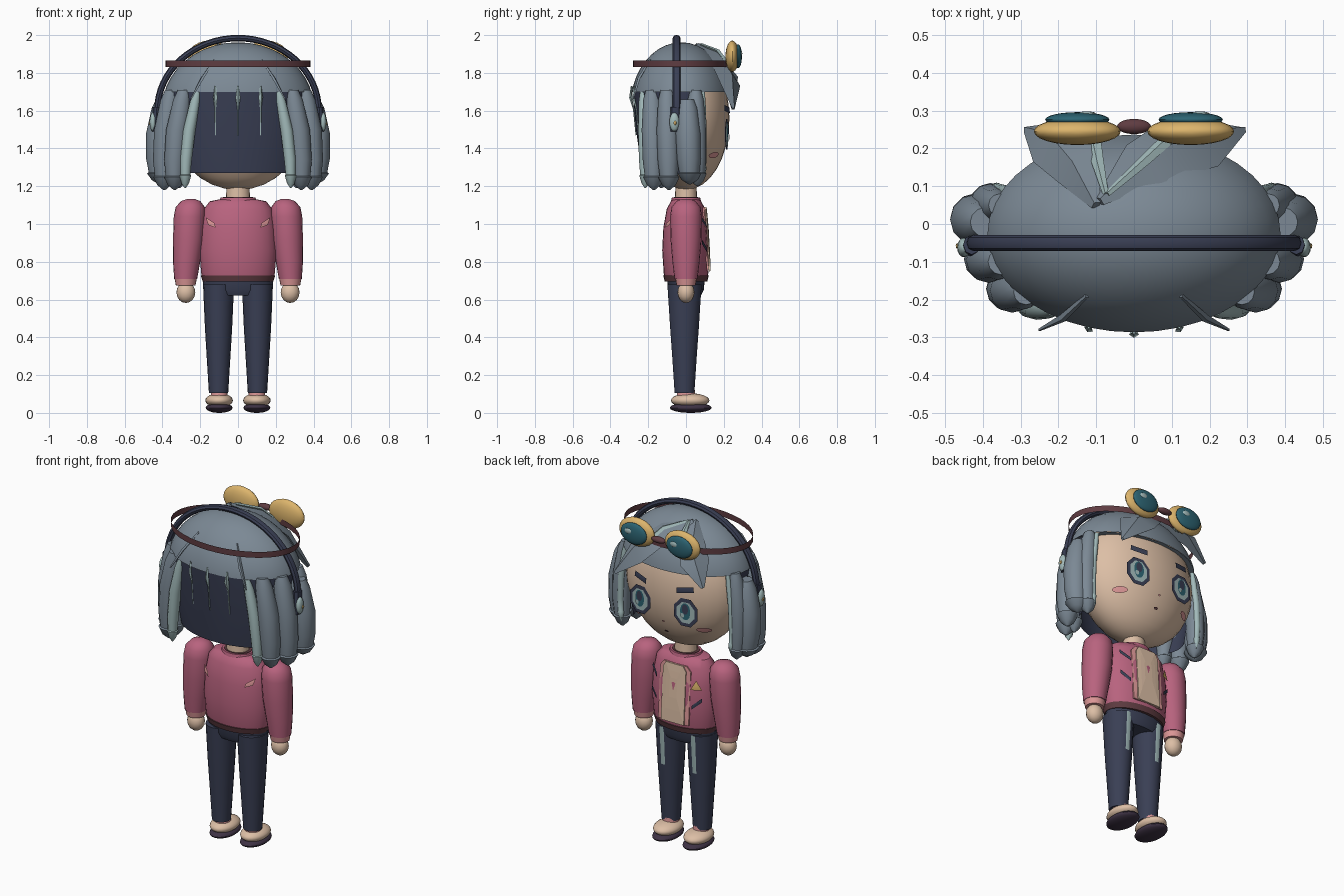
import bpy, bmesh, math
from mathutils import Vector

if "Cube" in bpy.data.objects:
    bpy.data.objects.remove(bpy.data.objects["Cube"])

SIDES = (("left", 1), ("right", -1))


def material(name, *rgb):
    m = bpy.data.materials.new(name)
    m.use_nodes = True
    m.diffuse_color = (*rgb, 1)
    m.node_tree.nodes["Principled BSDF"].inputs["Base Color"].default_value = (*rgb, 1)
    return m


HAIR = material("slate hair", .2, .25, .3)
LIGHT = material("pale blue grey", .36, .49, .49)
NAVY = material("navy", .042, .05, .09)
SKIN = material("skin beige", .72, .52, .38)
ROSE = material("rose", .48, .125, .21)
PINK = material("light pink", .72, .31, .31)
GOLD = material("gold", .72, .46, .15)
TEAL = material("teal", .026, .127, .17)
BROWN = material("brown", .114, .045, .053)
PLUM = material("dark plum", .048, .032, .058)


def finish(name, bm, *mats):
    bmesh.ops.recalc_face_normals(bm, faces=bm.faces[:])
    me = bpy.data.meshes.new(name)
    bm.to_mesh(me)
    bm.free()
    for m in mats:
        me.materials.append(m)
    me.shade_smooth()
    me.set_sharp_from_angle(angle=math.radians(40))
    ob = bpy.data.objects.new(name, me)
    bpy.context.collection.objects.link(ob)
    return ob


def skin_rings(name, rings, *mats, closed=True, caps=True, rule=None):
    """Bridge equal rings of points into one surface."""
    bm = bmesh.new()
    vs = [[bm.verts.new(p) for p in r] for r in rings]
    n = len(vs[0])
    for a, b in zip(vs, vs[1:]):
        for i in range(n if closed else n - 1):
            j = (i + 1) % n
            bm.faces.new((a[i], a[j], b[j], b[i]))
    if caps:
        bm.faces.new(vs[0])
        bm.faces.new(vs[-1])
    if rule:
        for f in bm.faces:
            f.material_index = int(rule(f.calc_center_median()))
    return finish(name, bm, *mats)


def loft(name, rings, *mats, n=20, arc=(0, 1), **kw):
    """Stack elliptical rings given as x, y, z, radius x, radius y."""
    full = arc == (0, 1)
    angs = [2 * math.pi * (arc[0] + (arc[1] - arc[0]) * i / (n if full else n - 1)) for i in range(n)]
    pts = [[(x + rx * math.cos(a), y + ry * math.sin(a), z) for a in angs]
           for x, y, z, rx, ry in rings]
    return skin_rings(name, pts, *mats, closed=full, **kw)


def ellipsoid(name, centre, radii, mat, cut=None, seg=24):
    bm = bmesh.new()
    bmesh.ops.create_uvsphere(bm, u_segments=seg, v_segments=seg // 2, radius=1)
    for v in bm.verts:
        v.co = Vector(c + k * r for c, k, r in zip(centre, v.co, radii))
    if cut:
        bmesh.ops.bisect_plane(bm, geom=bm.verts[:] + bm.edges[:] + bm.faces[:],
                               plane_co=(0, 0, cut), plane_no=(0, 0, 1), clear_inner=True)
    return finish(name, bm, mat)


def ribbon(name, pts, widths, height, mat):
    """Pointed lock lying over the head, with a raised ridge."""
    pts = [Vector(p) for p in pts]
    rings = []
    for i, p in enumerate(pts):
        t = (pts[min(i + 1, len(pts) - 1)] - pts[max(i - 1, 0)]).normalized()
        out = (p - Vector((0, -.03, 1.6))).normalized()
        side = t.cross(out).normalized() * widths[i]
        up = side.cross(t).normalized() * min(height, widths[i])
        rings.append((p + side, p + up, p - side, p - up))
    return skin_rings(name, rings, mat)


def patch(name, outline, surface, mat):
    """Thin painted plate following a surface y = f(x, z)."""
    bm = bmesh.new()
    n = len(outline)
    cx, cz = (sum(p[k] for p in outline) / n for k in (0, 1))
    rings = []
    for k in (1, .66, .33):
        pts = [(cx + (x - cx) * k, cz + (z - cz) * k) for x, z in outline]
        rings.append([bm.verts.new((x, surface(x, z), z)) for x, z in pts])
    for a, b in zip(rings, rings[1:]):
        for i in range(n):
            bm.faces.new((a[i], a[(i + 1) % n], b[(i + 1) % n], b[i]))
    bm.faces.new(rings[-1])
    return finish(name, bm, mat)


def oval(x, z, rx, rz, n=14):
    return [(x + rx * math.cos(2 * math.pi * (i + .5) / n), z + rz * math.sin(2 * math.pi * (i + .5) / n))
            for i in range(n)]


def face_at(off):
    return lambda x, z: .23 * math.sqrt(max(.01, 1 - (x / .36) ** 2 - ((z - 1.56) / .38) ** 2)) + off


def eye_at(off):
    return lambda x, z: .224 - .12 * (abs(x) - .08) + off


def torso_at(sign):
    return lambda x, z: sign * (.132 * math.sqrt(max(.01, 1 - (x / .215) ** 2)) - max(0, z - .98) * .15)


# Head, hair cap and dark under-hair
ellipsoid("head", (0, 0, 1.56), (.36, .23, .38), SKIN, seg=32)
ellipsoid("hair_cap", (0, -.025, 1.62), (.4, .27, .342), HAIR, cut=1.7, seg=40)
loft("hair_cap_underside", [(0, -.025, 1.7, .388, .262), (0, -.025, 1.705, .3, .2)], HAIR)
loft("under_hair", [(0, -.03, 1.71, .375, .252), (0, -.03, 1.5, .372, .235), (0, -.02, 1.27, .33, .212)],
     NAVY, n=25, arc=(.45, 1.05), caps=False)
loft("neck", [(0, 0, 1.1, .065, .06), (0, 0, 1.22, .06, .055)], SKIN)

# Face details
for side, s in SIDES:
    ex, ez = .15 * s, 1.475
    patch(side + "_eye_outline", oval(ex, ez, .078, .088, 8), eye_at(0), NAVY)
    patch(side + "_eye_iris", oval(ex, ez, .058, .066, 8), eye_at(.003), LIGHT)
    patch(side + "_eye_ring", oval(ex, ez + .008, .031, .05), eye_at(.006), TEAL)
    patch(side + "_pupil", oval(ex, ez + .022, .019, .03), eye_at(.009), NAVY)
    patch(side + "_eye_glint", oval(ex + .015, ez - .015, .012, .014), eye_at(.011), LIGHT)
    patch(side + "_brow", [(s * .1, 1.585), (s * .195, 1.6), (s * .19, 1.63), (s * .1, 1.617)],
          face_at(.012), NAVY)
    patch(side + "_blush", oval(s * .222, 1.365, .036, .017), face_at(.013), PINK)
patch("nose", oval(0, 1.385, .008, .007, 6), face_at(.009), PINK)
patch("mouth", oval(0, 1.315, .014, .007, 8), face_at(.008), BROWN)

# Side locks: top x, y; bottom x, y; radius; top and bottom height
LOCKS = [("outer", .395, .005, .413, .02, .064, 1.66, 1.21, HAIR),
         ("middle", .352, -.1, .39, -.09, .057, 1.71, 1.18, HAIR),
         ("rear", .285, -.18, .335, -.17, .056, 1.71, 1.18, HAIR),
         ("rear_pale", .215, -.225, .28, -.215, .031, 1.7, 1.19, LIGHT),
         ("inner", .3, -.11, .31, -.13, .048, 1.7, 1.19, HAIR),
         ("front", .355, .05, .375, .06, .05, 1.71, 1.2, HAIR),
         ("front_pale", .335, .088, .36, .092, .018, 1.7, 1.24, LIGHT)]
PROFILE = ((0, .6), (.1, .85), (.4, 1.05), (.7, 1), (.86, .85), (.87, 1), (.95, .65), (1, .1))
for side, s in SIDES:
    for label, x0, y0, x1, y1, r, top, bot, mat in LOCKS:
        rings = []
        for t, k in PROFILE:
            bulge = .018 * math.sin(math.pi * t)
            rings.append((s * (x0 + (x1 - x0) * t + bulge), y0 + (y1 - y0) * t,
                          top + (bot - top) * t, r * k, r * k))
        loft(f"{side}_{label}_lock", rings, mat, n=12)
    # Fine strands on the back
    ribbon(side + "_diagonal_strand", [(s * .125, -.19, 1.87), (s * .19, -.25, 1.77), (s * .25, -.28, 1.66)],
           [.006, .011, .004], .008, HAIR)

# Strands falling over the dark panel
for label, x in (("left", .12), ("middle", 0), ("right", -.12)):
    back = .014 if x else 0
    ribbon(label + "_nape_strand", [(x, back - .288, 1.73), (x, back - .293, 1.67), (x, back - .277, 1.61),
                                    (x, back - .264, 1.47)], [.004, .013, .004, .003], .008, LIGHT)

# Swept fringe parted off centre
ribbon("left_fringe", [(-.09, .06, 1.945), (.03, .16, 1.88), (.16, .22, 1.77), (.29, .25, 1.61)],
       [.015, .075, .1, .01], .035, HAIR)
ribbon("right_fringe", [(-.1, .05, 1.945), (-.15, .15, 1.875), (-.21, .22, 1.79), (-.285, .25, 1.67)],
       [.015, .065, .08, .01], .035, HAIR)
ribbon("left_fringe_shine", [(-.07, .08, 1.95), (.03, .17, 1.915), (.1, .235, 1.83)], [.008, .016, .018], .01, LIGHT)
ribbon("right_fringe_shine", [(-.075, .08, 1.95), (-.095, .16, 1.91), (-.11, .23, 1.82)], [.008, .016, .022], .01, LIGHT)

# Goggles and strap
loft("goggle_strap", [(0, -.025, 1.83, .385, .255), (0, -.025, 1.865, .385, .255)], BROWN, n=40, caps=False)
ellipsoid("goggle_bridge", (0, .258, 1.885), (.045, .02, .018), BROWN)
for side, s in SIDES:
    ellipsoid(side + "_goggle_frame", (s * .15, .245, 1.888), (.115, .036, .083), GOLD)
    ellipsoid(side + "_goggle_lens", (s * .15, .276, 1.888), (.085, .02, .063), TEAL)
    ellipsoid(side + "_goggle_glint", (s * .15 + .025, .292, 1.903), (.025, .006, .016), LIGHT, seg=12)

# Headphones
band = []
for i in range(33):
    a = math.pi * i / 32
    d = Vector((.427 * math.cos(a), -.05, 1.6 + .384 * math.sin(a)))
    out = Vector((math.cos(a), 0, math.sin(a)))
    band.append([d + .017 * math.cos(b) * out + Vector((0, .021 * math.sin(b), 0))
                 for b in [math.pi * k / 4 for k in range(8)]])
skin_rings("headphone_band", band, NAVY)
for side, s in SIDES:
    loft(side + "_headphone_arm", [(s * .432, -.06, 1.49, .022, .028), (s * .43, -.055, 1.62, .022, .026)], NAVY, n=8)
    ellipsoid(side + "_headphone_disc", (s * .45, -.062, 1.54), (.018, .026, .05), LIGHT, seg=16)
    ellipsoid(side + "_headphone_dot", (s * .466, -.058, 1.535), (.006, .008, .012), GOLD, seg=8)

# Jacket
loft("jacket", [(0, 0, .7, .185, .108), (0, 0, .74, .195, .118), (0, 0, .86, .205, .126), (0, 0, .98, .198, .12),
                (0, 0, 1.08, .18, .102), (0, 0, 1.12, .15, .08), (0, 0, 1.13, .1, .07)], ROSE, n=28)
loft("jacket_hem", [(0, 0, .695, .186, .112), (0, 0, .728, .197, .121)], BROWN, n=28)
loft("collar", [(0, 0, 1.1, .105, .085), (0, 0, 1.14, .092, .075)], ROSE)
loft("collar_lining", [(0, 0, 1.13, .08, .064), (0, 0, 1.143, .08, .064)], BROWN)
for name, w, off, mat in (("shirt_panel", .075, .112, SKIN), ("shirt_trim", .1, .106, PINK)):
    ob = patch(name, [(-w, .75), (w, .75), (w, 1.06), (w * .75, 1.09), (-w * .75, 1.09), (-w, 1.06)],
               lambda x, z: off + (1.09 - z) * .07 - x * x, mat)
    ob.data.shade_flat()
    ob.modifiers.new("thickness", "SOLIDIFY").thickness = .009
patch("badge", [(-.165, .965), (-.107, .965), (-.135, 1.02)], torso_at(1), GOLD)
for side, s in SIDES:
    for label, z in (("pocket", .85), ("chest_slash", .98)):
        if label == "pocket" or s > 0:
            patch(f"{side}_{label}", [(s * .115, z), (s * .165, z + .045), (s * .165, z + .068), (s * .115, z + .022)],
                  torso_at(1), NAVY)
    patch(side + "_back_mark", [(s * .17, 1.035), (s * .158, .995), (s * .118, .98), (s * .125, 1.005)],
          torso_at(-1), PINK)

# Arms
for side, s in SIDES:
    loft(side + "_sleeve", [(s * x, 0, z, r, r) for x, z, r in (
        (.25, 1.133, .018), (.25, 1.122, .05), (.253, 1.09, .077), (.256, 1.04, .084), (.262, .92, .082),
        (.272, .8, .072), (.277, .71, .061))], ROSE)
    loft(side + "_cuff", [(s * .277, 0, .675, .052, .05), (s * .277, 0, .718, .06, .058)], PINK)
    ellipsoid(side + "_hand", (s * .276, 0, .638), (.05, .045, .056), SKIN, seg=16)

# Trousers with worn stripes, and shoes
loft("hips", [(0, 0, .622, .165, .08), (0, 0, .65, .183, .094), (0, 0, .71, .185, .1)], NAVY)
for side, s in SIDES:
    worn = lambda c: .45 < c.z < .67 and c.y > .05 and abs(s * c.x - .103) < .012
    loft(side + "_trouser_leg", [(s * .103, -.008, z, rx, ry) for z, rx, ry in (
        (.105, .051, .053), (.3, .063, .066), (.45, .072, .077), (.56, .077, .084), (.68, .082, .092))],
        NAVY, LIGHT, n=18, rule=worn)
    loft(side + "_sock", [(s * .1, 0, .07, .046, .05), (s * .1, 0, .125, .042, .046)], PINK)
    ellipsoid(side + "_shoe", (s * .1, .022, .066), (.073, .102, .038), SKIN)
    ellipsoid(side + "_sole", (s * .1, .025, .027), (.071, .111, .027), PLUM)
